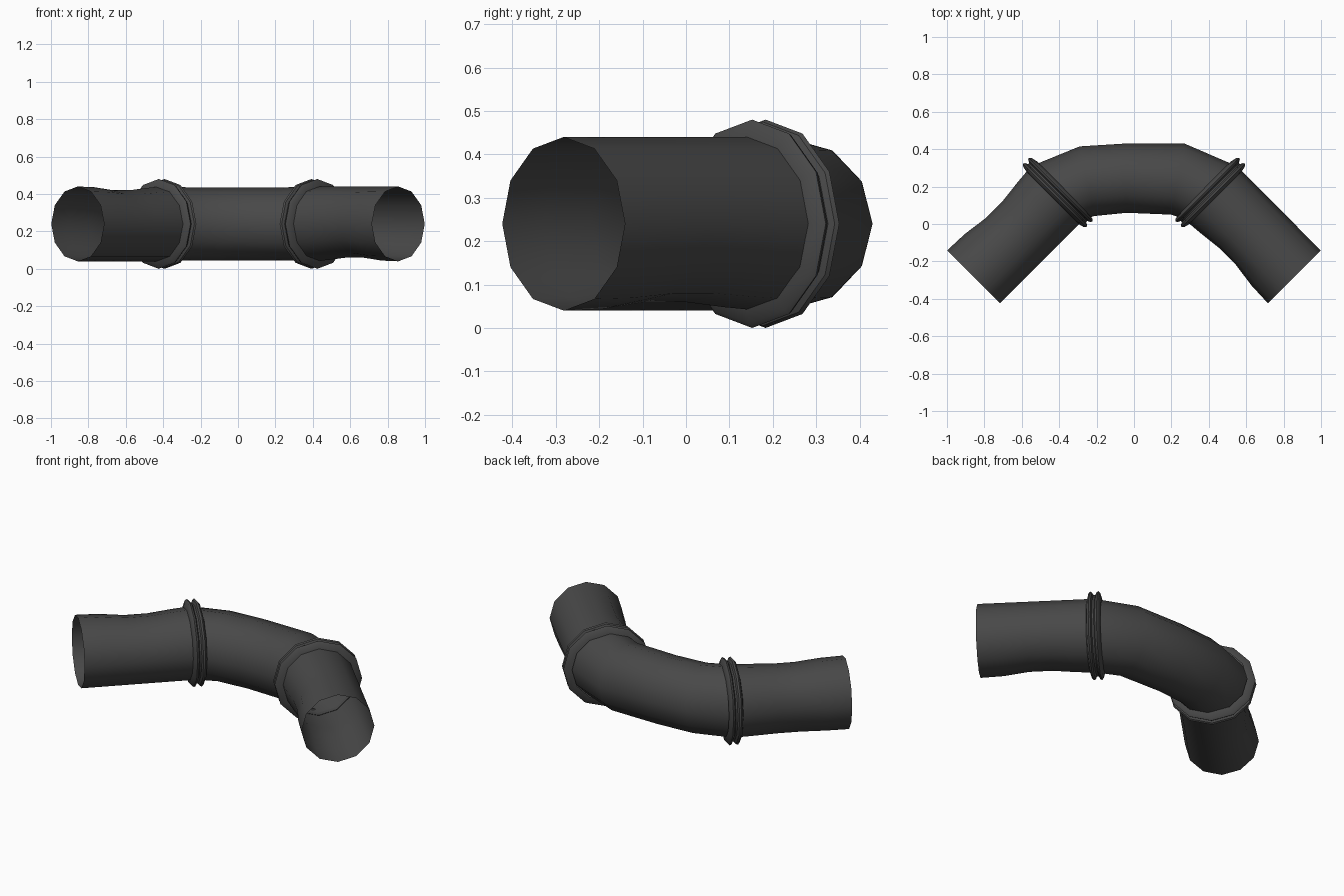
import bpy, bmesh, math
from mathutils import Vector

if "Cube" in bpy.data.objects:
    bpy.data.objects.remove(bpy.data.objects["Cube"])

SIDES = 12
ZC = 0.24          # height of the pipe axis
R = 0.2            # pipe radius
UP = Vector((0, 0, 1))

mat = bpy.data.materials.new("dark grey rubber")
mat.diffuse_color = (0.065, 0.065, 0.065, 1)
mat.use_nodes = True
mat.node_tree.nodes["Principled BSDF"].inputs["Base Color"].default_value = mat.diffuse_color


def ring(centre, outer, r_side, r_up, dents=()):
    """Twelve points round a centre; each dent is (angle, depth)."""
    pts = []
    for i in range(SIDES):
        a = 2 * math.pi * i / SIDES
        k = 1.0
        for ang, depth in dents:
            k -= depth * max(0.0, math.cos(a - ang)) ** 2
        pts.append(centre + outer * (r_side * k * math.cos(a))
                   + UP * (r_up * k * math.sin(a)))
    return pts


def loft(name, rings, angle):
    """Skin a list of rings into an open tube."""
    bm = bmesh.new()
    rows = [[bm.verts.new(p) for p in r] for r in rings]
    for a, b in zip(rows, rows[1:]):
        for i in range(SIDES):
            j = (i + 1) % SIDES
            bm.faces.new((a[i], a[j], b[j], b[i]))
    bmesh.ops.recalc_face_normals(bm, faces=bm.faces)
    # make the normals point out of the tube
    f = bm.faces[0]
    mid = sum(rings[0] + rings[1], Vector()) / (2 * SIDES)
    if f.normal.dot(f.calc_center_median() - mid) < 0:
        bmesh.ops.reverse_faces(bm, faces=bm.faces)
    me = bpy.data.meshes.new(name)
    bm.to_mesh(me)
    bm.free()
    me.materials.append(mat)
    ob = bpy.data.objects.new(name, me)
    bpy.context.collection.objects.link(ob)
    bpy.ops.object.select_all(action='DESELECT')
    ob.select_set(True)
    bpy.context.view_layer.objects.active = ob
    bpy.ops.object.shade_smooth_by_angle(angle=math.radians(angle))
    return ob


C = math.sqrt(0.5)
joints = []
for s, side in ((-1, "left"), (1, "right")):
    end = Vector((s * 0.857, -0.282, ZC))
    joint = Vector((s * 0.408, 0.168, ZC))
    axis = (joint - end).normalized()
    outer = Vector((s * C, C, 0))
    joints.append((joint, outer))

    # straight end pipe, softly dented (left: top and outside, right: bottom and inside)
    if s < 0:
        angs = (math.pi / 2, 0.0)
    else:
        angs = (-math.pi / 2, math.pi)
    rows = []
    for t, d in ((0, 0), (0.2, 0.02), (0.42, 0.1), (0.62, 0.1), (0.82, 0.04), (1, 0)):
        rows.append(ring(end.lerp(joint, t), outer, R, R,
                         [(angs[0], d), (angs[1], d * 1.2)]))
    loft(side + "_pipe", rows, 40)

    # clamp collar with two ridges and a groove
    profile = ((-0.04, 0.195), (-0.032, 0.23), (-0.022, 0.24), (-0.012, 0.235),
               (-0.005, 0.22), (0.005, 0.22), (0.012, 0.235), (0.022, 0.24),
               (0.032, 0.23), (0.04, 0.195))
    loft(side + "_collar", [ring(joint + axis * d, outer, r, r) for d, r in profile], 35)

# curved middle pipe: rings set by their outer and inner edge seen from above
rows = [ring(joints[0][0], joints[0][1], R, R)]
for o, i in (((-0.29, 0.415), (-0.21, 0.043)), ((-0.05, 0.43), (-0.04, 0.06)),
             ((0.27, 0.43), (0.2, 0.05))):
    o, i = Vector((*o, ZC)), Vector((*i, ZC))
    half = (o - i) / 2
    rows.append(ring((o + i) / 2, half.normalized(), half.length, 0.195))
rows.append(ring(joints[1][0], joints[1][1], R, R))
loft("middle_bend", rows, 50)
